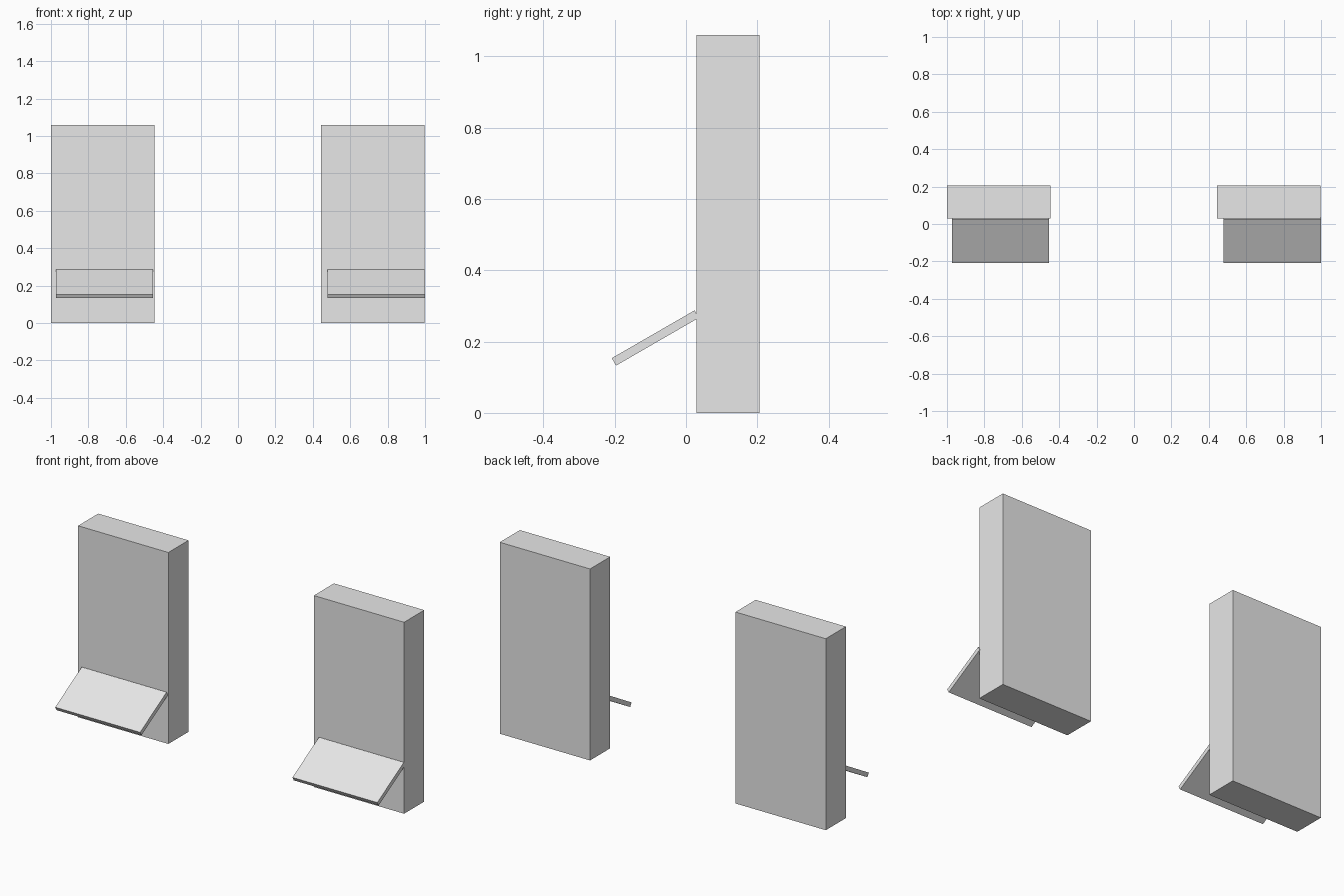
import bpy
import math

cube = bpy.data.objects.get("Cube")
if cube:
    bpy.data.objects.remove(cube, do_unlink=True)

# Single plain grey
grey = bpy.data.materials.new("light_grey")
grey.use_nodes = True
colour = (0.8, 0.8, 0.8, 1)
grey.diffuse_color = colour
grey.node_tree.nodes["Principled BSDF"].inputs["Base Color"].default_value = colour


def box(name, centre, size, tilt=0):
    """Flat-faced box, tilted about the x axis by degrees."""
    bpy.ops.mesh.primitive_cube_add(size=1)
    ob = bpy.context.object
    ob.name = name
    ob.scale = size
    bpy.ops.object.transform_apply(location=False, rotation=False, scale=True)
    ob.location = centre
    ob.rotation_euler.x = math.radians(tilt)
    ob.data.materials.append(grey)
    return ob


# Upright slab with a sloping flap on its front, once per side
for side, slab_x, flap_x in (("right", -0.724, -0.714), ("left", 0.72, 0.739)):
    box(side + "_slab", (slab_x, 0.118, 0.53), (0.553, 0.176, 1.06))
    box(side + "_flap", (flap_x, -0.086, 0.21), (0.52, 0.268, 0.024), tilt=30)
